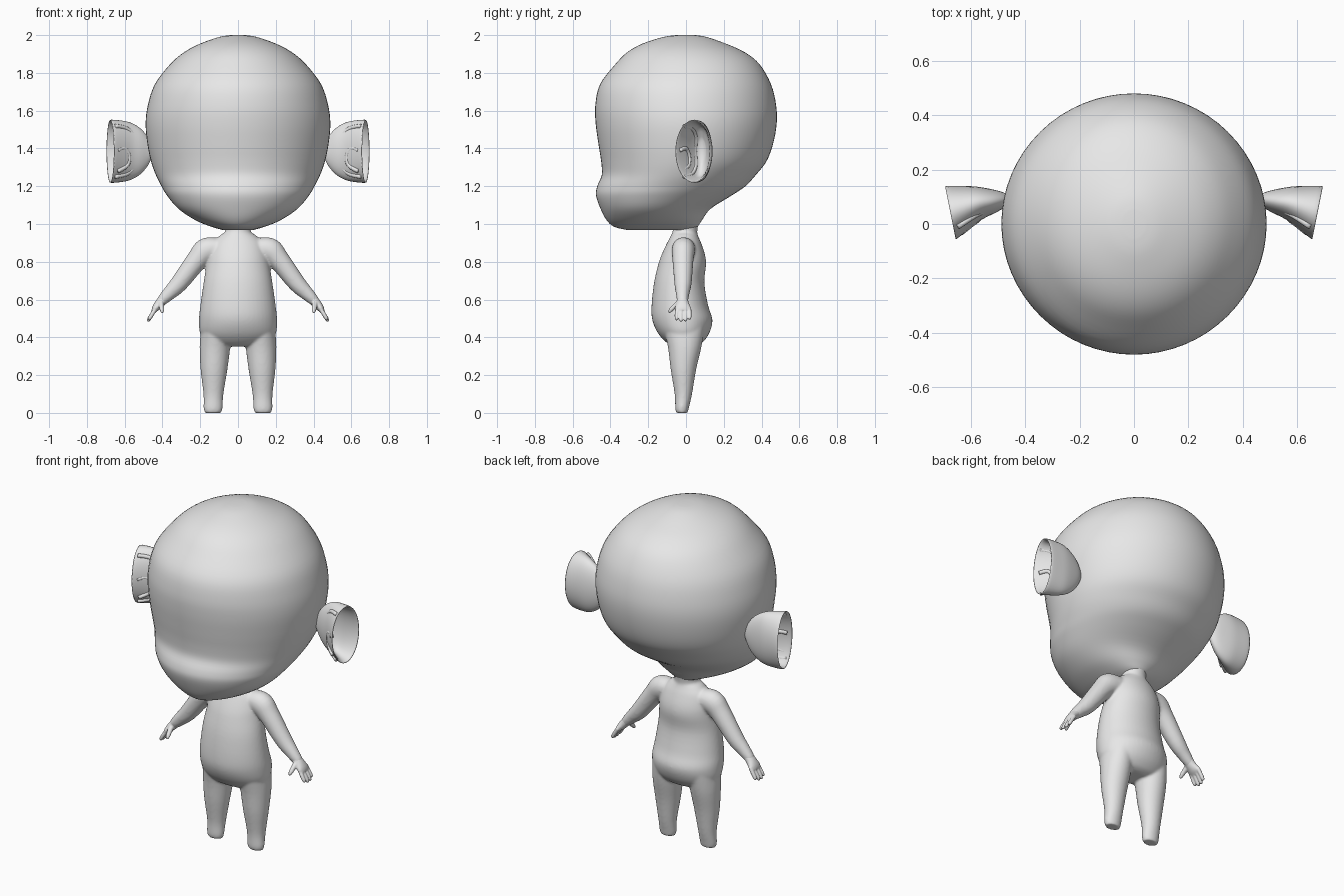
import bpy, bmesh, math
from mathutils import Vector

if "Cube" in bpy.data.objects:
    bpy.data.objects.remove(bpy.data.objects["Cube"], do_unlink=True)

# One plain clay colour
clay = bpy.data.materials.new("light grey clay")
clay.use_nodes = True
clay.diffuse_color = (0.8, 0.8, 0.8, 1)
clay.node_tree.nodes["Principled BSDF"].inputs["Base Color"].default_value = (0.8, 0.8, 0.8, 1)


def smooth_rows(rows, steps):
    """Catmull-Rom interpolation through rows of numbers."""
    out = []
    for i in range(len(rows) - 1):
        a, b, c, d = (rows[max(0, min(len(rows) - 1, i + k))] for k in (-1, 0, 1, 2))
        for s in range(steps):
            t = s / steps
            out.append([q + t / 2 * (r - p + t * (2*p - 5*q + 4*r - w + t * (3*(q - r) + w - p)))
                        for p, q, r, w in zip(a, b, c, d)])
    return out + [list(rows[-1])]


def loft(bm, rings, sides=32):
    """Skin elliptical rings given as centre, first axis, second axis."""
    loops = []
    for c, u, v in rings:
        angles = [math.tau * k / sides for k in range(sides)]
        loops.append([bm.verts.new(c + u * math.cos(a) + v * math.sin(a)) for a in angles])
    for low, high in zip(loops, loops[1:]):
        for k in range(sides):
            n = (k + 1) % sides
            bm.faces.new((low[k], low[n], high[n], high[k]))
    bm.faces.new(loops[0])
    bm.faces.new(loops[-1])


def stack(bm, rows, x=0, steps=4, sides=48):
    """Horizontal sections: height, half width, front y, back y, x offset."""
    rings = []
    for z, w, front, back, off in smooth_rows([tuple(r) + (0,) * (5 - len(r)) for r in rows], steps):
        rings.append((Vector((off * x, (front + back) / 2, z)), Vector((w, 0, 0)),
                      Vector((0, (back - front) / 2, 0))))
    loft(bm, rings, sides)


def tube(bm, rows, side=1, steps=4, sides=16):
    """Limb along a path: x, y, z, thickness radius, y radius."""
    rows = smooth_rows(rows, steps)
    pts = [Vector((r[0] * side, r[1], r[2])) for r in rows]
    rings = []
    for i, r in enumerate(rows):
        t = (pts[min(i + 1, len(pts) - 1)] - pts[max(i - 1, 0)]).normalized()
        v = (Vector((0, 1, 0)) - t * t.y).normalized()
        rings.append((pts[i], t.cross(v) * r[3], v * r[4]))
    loft(bm, rings, sides)


def finish(name, bm, voxel=0, relax=0, mirror=False):
    bmesh.ops.recalc_face_normals(bm, faces=bm.faces)
    mesh = bpy.data.meshes.new(name)
    bm.to_mesh(mesh)
    bm.free()
    mesh.materials.append(clay)
    for p in mesh.polygons:
        p.use_smooth = True
    obj = bpy.data.objects.new(name, mesh)
    bpy.context.collection.objects.link(obj)
    if voxel:
        m = obj.modifiers.new("Blend", 'REMESH')
        m.mode = 'VOXEL'
        m.voxel_size = voxel
        m.use_smooth_shade = True
        m = obj.modifiers.new("Relax", 'SMOOTH')
        m.factor = 0.5
        m.iterations = relax
    if mirror:
        obj.modifiers.new("Mirror", 'MIRROR').use_mirror_merge = False
    return obj


# Head: big cranium, dip under the brow, muzzle and small chin
bm = bmesh.new()
stack(bm, [(2, .04, -.05, .05), (1.99, .1, -.12, .11), (1.955, .2, -.23, .21),
           (1.91, .285, -.31, .31), (1.845, .36, -.375, .39), (1.74, .44, -.455, .45),
           (1.63, .477, -.48, .477), (1.53, .489, -.478, .48), (1.42, .479, -.463, .46),
           (1.33, .46, -.449, .425), (1.26, .435, -.446, .37), (1.2, .405, -.47, .315),
           (1.15, .375, -.476, .24), (1.08, .315, -.452, .13), (1.02, .225, -.42, .085),
           (.985, .14, -.38, .06), (.968, .08, -.31, .03)], sides=64)
finish("head", bm)

# Body: neck, torso, legs and arms blended into one skin
bm = bmesh.new()
stack(bm, [(1.05, .075, -.06, .075), (.965, .067, -.07, .06), (.94, .095, -.079, .063),
           (.9, .135, -.1, .08), (.84, .157, -.128, .1), (.785, .167, -.147, .106),
           (.69, .182, -.169, .097), (.57, .199, -.182, .117), (.49, .207, -.178, .14),
           (.42, .2, -.147, .122), (.37, .16, -.1, .085), (.352, .1, -.06, .05)])
for side in (1, -1):
    stack(bm, [(.46, .08, -.12, .1, .115), (.35, .081, -.096, .082, .122),
               (.23, .071, -.081, .054, .127), (.1, .053, -.06, .032, .13),
               (.025, .05, -.057, .015, .132), (0, .043, -.052, .01, .132)], x=side, sides=32)
    tube(bm, [(.09, -.01, .875, .05, .06), (.165, -.014, .86, .068, .062),
              (.215, -.016, .812, .057, .056), (.31, -.016, .688, .047, .046),
              (.365, -.018, .632, .037, .036), (.4, -.018, .597, .029, .03),
              (.415, -.018, .578, .022, .027)], side, sides=24)
finish("body", bm, voxel=.007, relax=8)

# Hands: flat palm, four fingers and a forward thumb
bm = bmesh.new()
tube(bm, [(.385, -.018, .612, .026, .028), (.412, -.018, .583, .025, .032),
          (.435, -.017, .556, .02, .042), (.448, -.016, .538, .012, .038)], sides=24)
for y, length in ((-.05, .9), (-.027, 1.02), (-.003, 1), (.019, .85)):
    dx, dz = .044 * length, -.062 * length
    tube(bm, [(.433, y * .9, .557, .011, .011), (.433 + dx * .6, y, .55 + dz * .55, .011, .0105),
              (.433 + dx * .9, y, .55 + dz * .92, .01, .009),
              (.433 + dx, y, .55 + dz * 1.05, .005, .005)])
tube(bm, [(.408, -.03, .59, .016, .016), (.405, -.06, .565, .014, .013),
          (.402, -.08, .545, .012, .011), (.4, -.092, .53, .006, .006)])
finish("hands", bm, voxel=.0045, relax=3, mirror=True)

# Ears: hollow cups flaring out from the head: x, centre y, half depth, half height
bm = bmesh.new()
cup = [(.455, .09, .015, .03), (.48, .09, .028, .08), (.52, .085, .044, .124),
       (.57, .078, .06, .152), (.62, .062, .078, .163), (.672, .043, .097, .167),
       (.669, .043, .09, .159), (.62, .06, .066, .145), (.57, .076, .045, .125),
       (.53, .083, .02, .06)]
loft(bm, [(Vector((x, y, 1.385)), Vector((d * .2, d, 0)), Vector((0, 0, h)))
          for x, y, d, h in smooth_rows(cup, 3)], 40)
finish("ears", bm, mirror=True)

# Raised folds on the front of each ear
bm = bmesh.new()
outer = [(.65, -.01, 1.52), (.59, .03, 1.505), (.545, .05, 1.46), (.53, .047, 1.385),
         (.545, .05, 1.31), (.59, .03, 1.265), (.65, -.01, 1.25)]
inner = [(.638, -.032, 1.39), (.6, -.001, 1.4), (.577, .016, 1.36),
         (.587, .012, 1.31), (.635, -.022, 1.28)]
for path in (outer, inner):
    tube(bm, [p + (.011, .011) for p in path], sides=12)
finish("ear_folds", bm, mirror=True)
